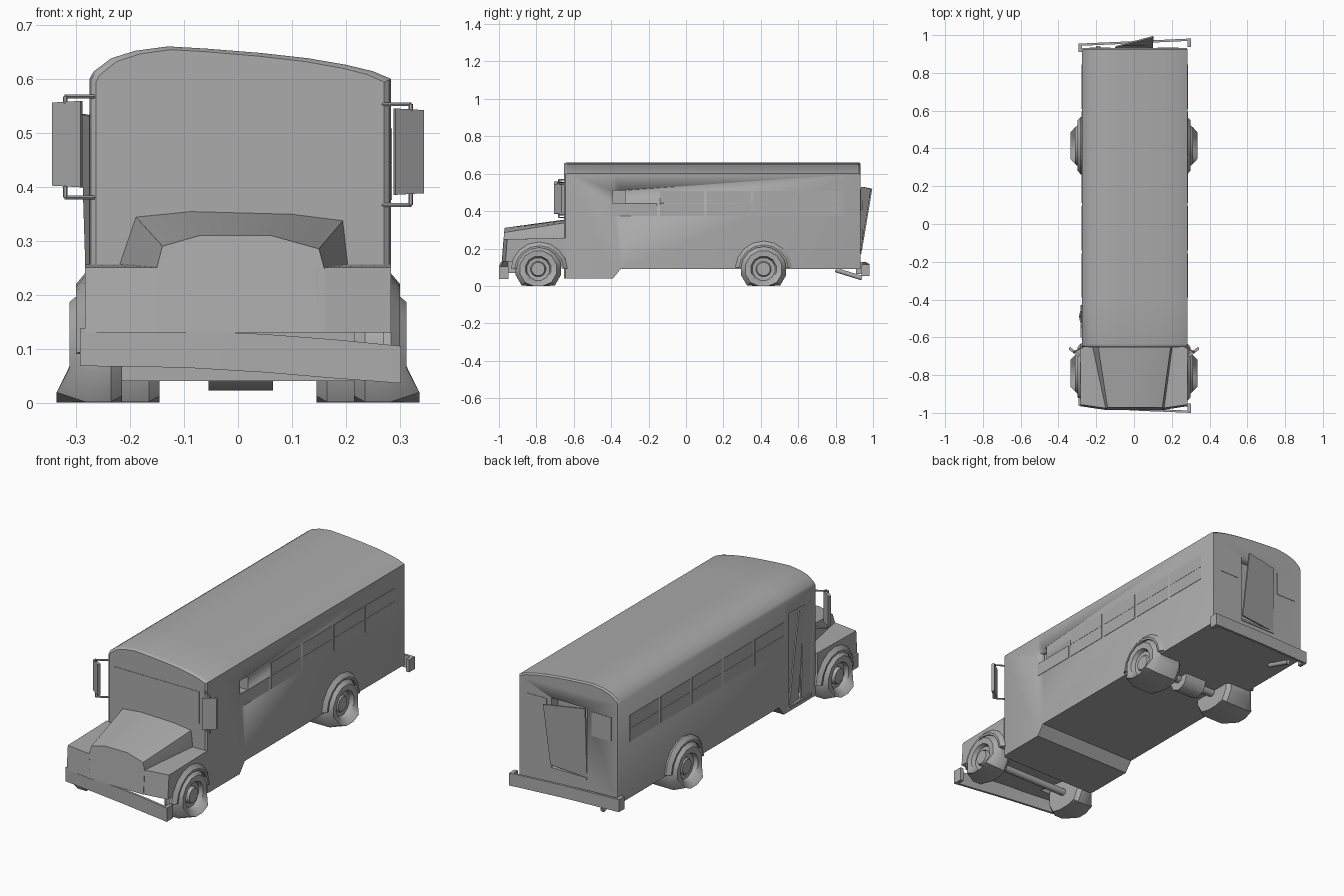
import bpy, bmesh, math
from mathutils import Vector

old = bpy.data.objects.get("Cube")
if old:
    bpy.data.objects.remove(old, do_unlink=True)

GREY = (0.41, 0.41, 0.41, 1)
grey = bpy.data.materials.new("weathered grey")
grey.use_nodes = True
grey.diffuse_color = GREY
grey.node_tree.nodes["Principled BSDF"].inputs["Base Color"].default_value = GREY


def finish(name, bm, angle=30):
    bmesh.ops.recalc_face_normals(bm, faces=bm.faces[:])
    mesh = bpy.data.meshes.new(name)
    bm.to_mesh(mesh)
    bm.free()
    mesh.materials.append(grey)
    ob = bpy.data.objects.new(name, mesh)
    bpy.context.collection.objects.link(ob)
    bpy.ops.object.select_all(action='DESELECT')
    ob.select_set(True)
    bpy.context.view_layer.objects.active = ob
    bpy.ops.object.shade_smooth_by_angle(angle=math.radians(angle))
    return ob


def add_loft(bm, rings):
    """Skin a row of equal rings and cap both ends."""
    vs = [[bm.verts.new(p) for p in r] for r in rings]
    n = len(vs[0])
    for a, b in zip(vs, vs[1:]):
        for i in range(n):
            j = (i + 1) % n
            bm.faces.new((a[i], a[j], b[j], b[i]))
    bm.faces.new(vs[0][::-1])
    bm.faces.new(vs[-1])


def loft(name, rings, angle=30):
    bm = bmesh.new()
    add_loft(bm, rings)
    return finish(name, bm, angle)


def box_rings(lo, hi):
    return [[(x, lo[1], lo[2]), (x, hi[1], lo[2]), (x, hi[1], hi[2]), (x, lo[1], hi[2])]
            for x in (lo[0], hi[0])]


def boxes(name, spans):
    bm = bmesh.new()
    for lo, hi in spans:
        add_loft(bm, box_rings(lo, hi))
    return finish(name, bm)


def plate(name, quad, offset):
    return loft(name, [quad, [tuple(Vector(p) + Vector(offset)) for p in quad]])


def rod(name, a, b, r, sides=8):
    a, b = Vector(a), Vector(b)
    q = (b - a).to_track_quat('Z', 'Y')
    ring = [q @ Vector((r * math.cos(t), r * math.sin(t), 0))
            for t in (2 * math.pi * i / sides for i in range(sides))]
    return loft(name, [[p + e for p in ring] for e in (a, b)], 50)


# Body shell with a sagging roof and a lower front skirt
ROOF = [(-0.275, 0.6), (-0.268, 0.613), (-0.235, 0.638), (-0.19, 0.652), (-0.13, 0.66),
        (-0.06, 0.656), (0.04, 0.648), (0.13, 0.638), (0.2, 0.626), (0.25, 0.614), (0.283, 0.6)]


def body_ring(y, floor, inset=0.0, drop=0.0):
    w = 1 - inset / 0.28
    pts = [(-0.275, floor)] + ROOF + [(0.283, floor)]
    return [(x * w, y, z - (drop if z > 0.5 else 0)) for x, z in pts]


body = loft("body_shell", [body_ring(-0.652, 0.04, 0.012, 0.006), body_ring(-0.645, 0.04, 0.003, 0.002),
                           body_ring(-0.635, 0.04), body_ring(-0.39, 0.04), body_ring(-0.35, 0.09),
                           body_ring(0.925, 0.09), body_ring(0.933, 0.09, 0.004, 0.006)])

# Openings: missing sash, entrance door, rear door
cutter = boxes("opening_cutter", [((0.24, -0.39, 0.44), (0.4, -0.325, 0.51)),
                                  ((-0.4, -0.6, 0.07), (-0.23, -0.43, 0.535)),
                                  ((-0.1, 0.88, 0.18), (0.1, 1.1, 0.53))])
cutter.hide_render = True
mod = body.modifiers.new("openings", 'BOOLEAN')
mod.operation = 'DIFFERENCE'
mod.solver = 'EXACT'
mod.object = cutter
bpy.context.view_layer.objects.active = body
bpy.ops.object.modifier_apply(modifier=mod.name)
bpy.data.objects.remove(cutter, do_unlink=True)

# Side window sashes, upper and lower, barely proud of the shell
for side, wall in (("left", 0.283), ("right", -0.275)):
    panes = []
    for i in range(5):
        y = -0.39 + i * 0.25
        for z in (0.375, 0.442):
            if not (side == "left" and i == 0 and z > 0.4):
                panes.append(((wall - 0.002, y, z), (wall + 0.002, y + 0.235, z + 0.066)))
    boxes(side + "_window_sashes", panes)
boxes("rear_windows", [((s * 0.18 - 0.055, 0.925, 0.4), (s * 0.18 + 0.055, 0.935, 0.52)) for s in (-1, 1)])
boxes("windscreen", [((-0.24, -0.654, 0.385), (0.24, -0.65, 0.545))])

# Bonnet between the fenders
NOSE = [(-0.15, 0.13), (-0.15, 0.252), (-0.14, 0.29), (-0.07, 0.31),
        (0.06, 0.31), (0.15, 0.285), (0.16, 0.248), (0.16, 0.13)]
COWL = [(-0.22, 0.13), (-0.22, 0.258), (-0.19, 0.345), (-0.09, 0.355),
        (0.1, 0.35), (0.195, 0.338), (0.205, 0.25), (0.205, 0.13)]
loft("bonnet", [[(x, -0.985 + (z - 0.13) * 0.08, z) for x, z in NOSE],
                [(x, -0.645, z) for x, z in COWL]], 15)

# Front fenders with arched undersides
FENDER = [(-0.985, 0.13), (-0.976, 0.25), (-0.645, 0.256), (-0.645, 0.15), (-0.675, 0.15),
          (-0.71, 0.2), (-0.76, 0.22), (-0.82, 0.22), (-0.87, 0.2), (-0.905, 0.13)]
for side, s in (("left", 1), ("right", -1)):
    inner = [(s * 0.145, y, z) for y, z in FENDER]
    outer = [(s * 0.283, y + (0.02 if y < -0.95 else 0), z) for y, z in FENDER]
    loft(side + "_front_fender", [inner, outer], 15)


# Wheels: lathed, squashed flat where the tyres sag on the ground
def wheel(name, s, y0, inner, hub):
    profile = [(inner, 0.03), (inner, 0.11), (inner + 0.02, 0.125), (0.283, 0.125), (0.312, 0.1),
               (0.31, 0.07), (0.29, 0.062), (0.288, 0.042), (hub, 0.036), (hub, 0.01)]
    rings = []
    for x, r in profile:
        ring = []
        for i in range(12):
            t = 2 * math.pi * (i + 0.5) / 12
            z = 0.09 + r * math.sin(t)
            px = x + 0.024 if z < 0.02 and x > 0.3 else x
            ring.append((s * px, y0 + r * math.cos(t), max(z, 0.0)))
        rings.append(ring)
    loft(name, rings, 35)


def arch_lip(name, s, y0, z0):
    rings = []
    for i in range(9):
        t = math.radians(4 + i * 21.5)
        rings.append([(s * x, y0 + r * math.cos(t), z0 + r * math.sin(t))
                      for x, r in ((0.27, 0.152), (0.283, 0.152), (0.3, 0.132), (0.3, 0.122), (0.27, 0.122))])
    loft(name, rings, 20)


for side, s in (("left", 1), ("right", -1)):
    wheel(side + "_front_wheel", s, -0.79, 0.215, 0.305)
    wheel(side + "_rear_wheel", s, 0.415, 0.145, 0.296)
    arch_lip(side + "_front_arch_lip", s, -0.785, 0.083)
    arch_lip(side + "_rear_arch_lip", s, 0.415, 0.088)

# Axles, differential and tailpipe
rod("front_axle", (-0.25, -0.79, 0.085), (0.25, -0.79, 0.085), 0.018)
rod("rear_axle", (-0.2, 0.415, 0.085), (0.2, 0.415, 0.085), 0.022)
rod("differential", (-0.055, 0.415, 0.085), (0.065, 0.415, 0.085), 0.062)
rod("tailpipe", (-0.19, 0.8, 0.085), (-0.19, 0.94, 0.042), 0.012)


# Bent bumpers, each a bar with short returns at its ends
def bumper(name, stations, back, thick):
    rings = [[(x, y, lo), (x, y + thick, lo), (x, y + thick, hi), (x, y, hi)] for x, y, lo, hi in stations]
    loft(name, rings)
    spans = []
    for (x, y, lo, hi), s in ((stations[0], 1), (stations[-1], -1)):
        x0, x1 = sorted((x, x + s * 0.018))
        y0, y1 = sorted((y, y + back))
        spans.append(((x0, y0, lo), (x1, y1, hi)))
    boxes(name + "_returns", spans)


bumper("front_bumper", [(-0.293, -0.962, 0.068, 0.137), (-0.1, -0.982, 0.065, 0.134), (0.05, -0.99, 0.056, 0.127),
                        (0.18, -0.995, 0.045, 0.117), (0.302, -1.0, 0.036, 0.105)], 0.05, 0.012)
bumper("rear_bumper", [(-0.293, 0.955, 0.065, 0.128), (0.0, 0.968, 0.062, 0.125),
                       (0.302, 0.982, 0.052, 0.115)], -0.045, -0.012)

# Rear door hanging open at its top corner
plate("rear_door", [(-0.1, 0.935, 0.18), (0.1, 0.942, 0.195), (0.103, 0.996, 0.52), (-0.095, 0.943, 0.53)],
      (0, -0.008, 0))
boxes("rear_door_sill", [((-0.1, 0.92, 0.17), (0.1, 0.937, 0.18))])

# Folding entrance door: one leaf shut, one leaning out
plate("front_door_leaf", [(-0.276, -0.6, 0.07), (-0.276, -0.53, 0.07), (-0.272, -0.54, 0.535),
                          (-0.276, -0.6, 0.535)], (0.008, 0, 0))
plate("rear_door_leaf", [(-0.268, -0.515, 0.07), (-0.277, -0.43, 0.07), (-0.292, -0.49, 0.535),
                         (-0.274, -0.565, 0.53)], (0.008, 0, 0))
boxes("door_step", [((-0.283, -0.6, 0.06), (-0.25, -0.43, 0.07))])

# Side mirrors on tubular brackets
for side, s, dz in (("left", 1, 0.0), ("right", -1, 0.014)):
    front, depth = [], []
    for x, z in ((0.292, 0.385), (0.345, 0.388), (0.345, 0.542), (0.292, 0.545)):
        y = -0.705 + (x - 0.292) * 0.75
        front.append((s * x, y, z + dz))
        depth.append((s * (x - 0.004), y + 0.016, z + dz))
    loft(side + "_mirror", [front, depth])
    for tag, z, end in (("lower", 0.366, 0.388), ("upper", 0.553, 0.54)):
        knee = (s * 0.32, -0.68, z + dz)
        rod(f"{side}_mirror_{tag}_arm", (s * 0.262, -0.645, z + dz), knee, 0.004, 6)
        rod(f"{side}_mirror_{tag}_stem", knee, (s * 0.32, -0.68, end + dz), 0.004, 6)
